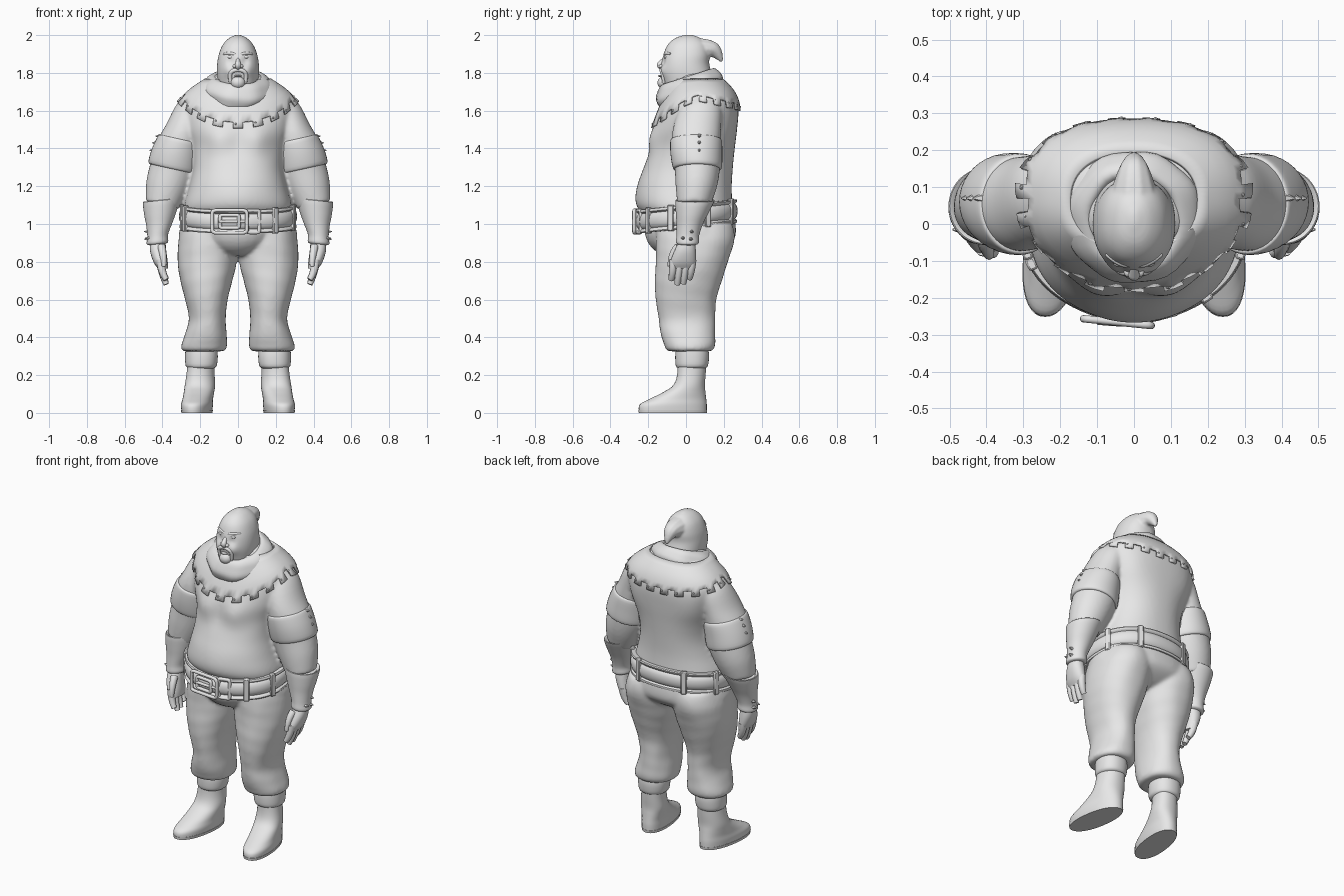
import bpy, bmesh
from math import sin, cos, pi, radians, exp, copysign
from mathutils import Vector, Matrix
from mathutils.bvhtree import BVHTree

old = bpy.data.objects.get("Cube")
if old:
    bpy.data.objects.remove(old)

grey = bpy.data.materials.new("plain grey")
grey.use_nodes = True
grey.diffuse_color = (.8, .8, .8, 1)
grey.node_tree.nodes["Principled BSDF"].inputs["Base Color"].default_value = (.8, .8, .8, 1)


def finish(name, data, mirror=False):
    obj = bpy.data.objects.new(name, data)
    bpy.context.collection.objects.link(obj)
    data.materials.append(grey)
    if mirror:
        obj.modifiers.new("Mirror", "MIRROR").use_mirror_merge = False
    return obj


def from_bmesh(name, bm, mirror=False):
    bmesh.ops.recalc_face_normals(bm, faces=bm.faces)
    mesh = bpy.data.meshes.new(name)
    bm.to_mesh(mesh)
    bm.free()
    return finish(name, mesh, mirror)


def catmull(a, b, c, d, t):
    return tuple(q + t / 2 * (r - p + t * (2 * p - 5 * q + 4 * r - s + t * (3 * (q - r) + s - p)))
                 for p, q, r, s in zip(a, b, c, d))


def oval(x0, x1, y0, y1, a, power):
    c, s = cos(a), sin(a)
    return ((x0 + x1) / 2 + (x1 - x0) / 2 * copysign(abs(c) ** (2 / power), c),
            (y0 + y1) / 2 + (y1 - y0) / 2 * copysign(abs(s) ** (2 / power), s))


def loft(name, rows, mirror=False, power=2.2, tilt_x=0, tilt_y=0, toe_out=0,
         ripple=0, bulges=(), steps=4, seg=40):
    """Skin through level rings given as (z, left, right, front, back) or (z, half, front, back)."""
    rows = [r if len(r) == 5 else (r[0], -r[1], r[1], r[2], r[3]) for r in rows]
    rings = []
    for i in range(len(rows) - 1):
        four = [rows[max(0, min(len(rows) - 1, i + k))] for k in (-1, 0, 1, 2)]
        rings += [catmull(*four, j / steps) for j in range(steps)]
    rings.append(rows[-1])
    bm = bmesh.new()
    loops = []
    for z, x0, x1, y0, y1 in rings:
        cx, cy = (x0 + x1) / 2, (y0 + y1) / 2
        loop = []
        for k in range(seg):
            a = 2 * pi * k / seg
            x, y = oval(x0, x1, y0, y1, a, power)
            wave = 1 + ripple * sin(5 * a + z * 30) * sin(3 * a - z * 45)
            dx, dy = (x - cx) * wave, (y - cy) * wave
            p = Vector((cx + dx - toe_out * dy, cy + dy, z + tilt_x * dx + tilt_y * dy))
            for centre, size, push in bulges:
                q = Vector((abs(p.x), p.y, p.z)) - Vector(centre)
                p.y += push * exp(-q.length_squared / size ** 2)
            loop.append(bm.verts.new(p))
        loops.append(loop)
    for low, high in zip(loops, loops[1:]):
        for k in range(seg):
            n = (k + 1) % seg
            bm.faces.new((low[k], low[n], high[n], high[k]))
    bm.faces.new(loops[0])
    bm.faces.new(loops[-1])
    return from_bmesh(name, bm, mirror)


def tube(name, points, radii, closed=False):
    curve = bpy.data.curves.new(name, "CURVE")
    curve.dimensions = "3D"
    curve.bevel_depth = 1
    curve.bevel_resolution = 3
    curve.use_fill_caps = True
    spline = curve.splines.new("POLY" if closed else "NURBS")
    spline.points.add(len(points) - 1)
    spline.use_cyclic_u = closed
    if not closed:
        spline.use_endpoint_u = True
        spline.order_u = 3
    for p, co, r in zip(spline.points, points, radii):
        p.co, p.radius = (*co, 1), r
    return finish(name, curve)


def ball(name, loc, size, mirror=False):
    bm = bmesh.new()
    bmesh.ops.create_uvsphere(bm, u_segments=24, v_segments=14, radius=1,
                              matrix=Matrix.LocRotScale(Vector(loc), None, Vector(size)))
    return from_bmesh(name, bm, mirror)


def fuse(name, parts, voxel, rounds):
    """Blend overlapping parts into one soft skin."""
    bpy.ops.object.select_all(action="DESELECT")
    for part in parts:
        part.select_set(True)
    bpy.context.view_layer.objects.active = parts[0]
    bpy.ops.object.convert(target="MESH")
    bpy.ops.object.join()
    whole = bpy.context.view_layer.objects.active
    whole.name = name
    remesh = whole.modifiers.new("Skin", "REMESH")
    remesh.mode, remesh.voxel_size, remesh.use_smooth_shade = "VOXEL", voxel, True
    soften = whole.modifiers.new("Soften", "SMOOTH")
    soften.factor, soften.iterations = .5, rounds


# Tunic body, with chest and belly
torso = loft("tunic_body", [(1.03, .28, -.2, .25), (1.1, .285, -.25, .245), (1.2, .258, -.25, .242),
                            (1.3, .24, -.222, .248), (1.4, .25, -.185, .258), (1.5, .28, -.172, .27),
                            (1.6, .3, -.14, .278), (1.66, .292, -.11, .267), (1.71, .245, -.08, .24),
                            (1.76, .17, -.06, .19), (1.8, .1, -.03, .13)],
             bulges=[((.1, -.17, 1.44), .075, -.025), ((0, -.25, 1.12), .12, -.014),
                     ((.2, .2, 1.52), .1, .012)], seg=64, power=2.3)

# Trousers gathered below the knee
seat = loft("seat", [(1.09, .26, -.18, .24), (1, .3, -.19, .262), (.92, .31, -.165, .255),
                     (.86, .24, -.1, .18), (.83, .12, -.03, .09)], seg=64)
underbelly = ball("underbelly", (0, -.08, .97), (.18, .14, .14))
legs = loft("trouser_leg", [(1, .005, .29, -.15, .245), (.92, .001, .314, -.16, .258), (.8, .006, .32, -.16, .222),
                            (.7, .03, .305, -.165, .19), (.6, .055, .28, -.16, .16), (.5, .065, .26, -.145, .155),
                            (.42, .06, .28, -.135, .155), (.36, .058, .3, -.115, .155),
                            (.33, .07, .295, -.1, .14), (.325, .12, .26, -.04, .1)], mirror=True, ripple=.007)
fuse("trousers", [legs, seat, underbelly], .01, 8)

# Boots with a folded cuff and a thin sole
loft("boot", [(.35, .12, .26, -.045, .11), (.22, .125, .27, -.045, .105), (.15, .122, .28, -.065, .1),
              (.11, .128, .285, -.12, .103), (.075, .135, .29, -.19, .107), (.045, .137, .297, -.244, .11),
              (.01, .14, .295, -.25, .11)], mirror=True, toe_out=.13)
loft("boot_cuff", [(.34, .112, .278, -.053, .118), (.3, .107, .28, -.057, .122), (.25, .113, .277, -.054, .116),
                   (.235, .13, .26, -.04, .1)], mirror=True)
loft("sole", [(0, .14, .295, -.25, .11), (.016, .137, .298, -.252, .112)], mirror=True, toe_out=.13, steps=1)

# Sleeves, armbands and bracers
arm = loft("sleeve", [(1.69, .16, .24, .03, .13), (1.62, .16, .32, -.03, .185), (1.5, .19, .382, -.07, .185),
                      (1.4, .2, .435, -.072, .18), (1.3, .22, .462, -.06, .18), (1.2, .262, .485, -.055, .165),
                      (1.1, .315, .49, -.045, .13)], mirror=True, tilt_x=.25, power=2)
loft("armband", [(1.45, .205, .41, -.07, .175), (1.44, .193, .424, -.083, .19), (1.37, .198, .456, -.082, .192),
                 (1.3, .21, .474, -.07, .19), (1.29, .23, .455, -.055, .175)], mirror=True, tilt_x=.22, power=2)
loft("bracer", [(1.115, .32, .485, -.04, .13), (1.125, .305, .503, -.056, .152), (1.06, .325, .497, -.054, .12),
                (1, .347, .486, -.05, .09), (.94, .37, .48, -.05, .07), (.9, .37, .483, -.052, .068),
                (.89, .39, .46, -.03, .05)], mirror=True, tilt_x=-.1, power=2)

# Hands
loft("palm", [(.92, .385, .465, -.03, .045), (.86, .38, .466, -.06, .052), (.8, .372, .448, -.082, .052),
              (.765, .37, .425, -.08, .045)], mirror=True)
for side in (1, -1):
    for n in range(4):
        y = -.064 + n * .032
        drop = (.705, .68, .685, .71)[n]
        tube("finger", [(side * .41, y, .81), (side * .408, y - .005, .75), (side * .38, y - .014, drop)],
             (.023, .022, .015))
    tube("thumb", [(side * .405, -.04, .88), (side * .395, -.08, .84), (side * .392, -.085, .775)],
         (.022, .02, .012))

# Mantle with a notched lower edge laid over the shoulders
verts, polys = [], []
for obj, signs in ((torso, (1,)), (arm, (1, -1))):
    for s in signs:
        start = len(verts)
        verts += [Vector((v.co.x * s, v.co.y, v.co.z)) for v in obj.data.vertices]
        polys += [[start + i for i in p.vertices] for p in obj.data.polygons]
tree = BVHTree.FromPolygons(verts, polys)


def on_body(a, z, lift):
    out = Vector((cos(a), sin(a) * .75, 0)).normalized()
    hit, normal, _, _ = tree.ray_cast(Vector((0, .07, z)) + out * 2, -out)
    if normal.dot(out) < 0:
        normal = -normal
    return hit + normal * lift


bm, studs = bmesh.new(), bmesh.new()
count, columns = 76, []
for i in range(count):
    a = 2 * pi * i / count
    edge = 1.648 - .143 * max(0, -sin(a)) ** 1.5 - .05 * max(0, sin(a))
    heights = [edge, edge + .032] + [edge + .032 + (1.76 - edge - .032) * t / 5 for t in range(1, 6)]
    columns.append([bm.verts.new(on_body(a, z, .005)) for z in heights])
    if i % 4 == 0:
        spot = on_body(a + pi / count, edge + .02, .009)
        bmesh.ops.create_icosphere(studs, subdivisions=1, radius=.007, matrix=Matrix.Translation(spot))
for i in range(count):
    left, right = columns[i], columns[(i + 1) % count]
    for j in range(6):
        if j or i % 4 < 2:
            bm.faces.new((left[j], right[j], right[j + 1], left[j + 1]))
mantle = from_bmesh("mantle", bm)
solid = mantle.modifiers.new("Thickness", "SOLIDIFY")
solid.thickness, solid.offset = .012, 0
from_bmesh("mantle_studs", studs)
fuse("tunic", [arm, torso], .01, 8)

# Pointed studs on armbands and bracers
bm = bmesh.new()
for x, y, z in ((.425, .07, 1.465), (.443, .07, 1.43), (.456, .07, 1.39), (.484, .03, .96), (.48, -.015, .925),
                (.484, .025, .92)):
    place = Matrix.Translation((x, y, z)) @ Matrix.Rotation(pi / 2, 4, "Y")
    bmesh.ops.create_cone(bm, cap_ends=True, segments=6, radius1=.013, radius2=.002, depth=.025, matrix=place)
from_bmesh("arm_studs", bm, True)

# Cowl, hood and its drooping point
loft("cowl", [(1.635, .13, -.1, .15), (1.67, .172, -.145, .19), (1.715, .19, -.158, .195), (1.755, .172, -.152, .178),
              (1.78, .14, -.132, .15), (1.775, .115, -.11, .13), (1.73, .1, -.09, .11)],
     tilt_y=.32, ripple=.03, power=2)
hood = loft("hood", [(1.66, .11, -.09, .15), (1.74, .108, -.118, .15), (1.8, .112, -.13, .135),
                     (1.85, .11, -.128, .123), (1.9, .101, -.118, .125), (1.95, .08, -.096, .112),
                     (1.985, .046, -.055, .075), (2.002, .008, 0, .03)],
            bulges=[((.04, -.13, 1.86), .022, .012), ((.055, -.12, 1.81), .03, -.01),
                    ((0, -.13, 1.84), .025, -.008)], seg=64)
point = tube("hood_point", [(0, .05, 1.915), (0, .12, 1.93), (0, .165, 1.91), (0, .19, 1.86)],
             (.075, .055, .035, .008))
fuse("hood", [hood, point], .006, 5)

# Face: nose, eyes, brows, moustache and chin beard
tube("nose", [(0, -.11, 1.88), (0, -.128, 1.86), (0, -.144, 1.838), (0, -.125, 1.826)], (.008, .012, .018, .014))
ball("nostril", (.015, -.13, 1.835), (.013, .014, .01), True)
ball("eye", (.04, -.106, 1.884), (.016, .01, .009), True)
ball("chin_beard", (0, -.118, 1.748), (.038, .033, .034))
ball("lower_lip", (0, -.136, 1.784), (.02, .012, .006))
for side in (1, -1):
    tube("brow", [(side * .012, -.112, 1.896), (side * .04, -.111, 1.908), (side * .075, -.081, 1.9)],
         (.007, .01, .006))
    tube("moustache", [(0, -.132, 1.815), (side * .03, -.13, 1.815), (side * .046, -.12, 1.785),
                       (side * .038, -.117, 1.745)], (.009, .012, .011, .009))

# Belt with raised rims, padded middle, loops and buckles
section = [(-.062, -.02), (-.062, .01), (-.048, .012), (-.04, .002), (-.03, .01), (0, .016), (.03, .01),
           (.04, .002), (.048, .012), (.062, .01), (.062, -.02)]
loft("belt", [(1.04 + dz, .297 + d, -.24 - d, .258 + d) for dz, d in section], tilt_y=.11, steps=2, seg=72,
     bulges=[((0, -.25, 1.015), .12, -.014)])
bm = bmesh.new()
for angle in (-155, -52, -18, 22, 62, 118, 158, 198):
    a = radians(angle)
    x, y = oval(-.304, .304, -.248, .266, a, 2.2)
    x2, y2 = oval(-.304, .304, -.248, .266, a + .02, 2.2)
    along = Vector((x2 - x, y2 - y, 0)).normalized()
    bmesh.ops.create_cube(bm, size=1, matrix=Matrix.LocRotScale(
        Vector((x, y, 1.04 + .11 * y)), along.to_track_quat("X", "Z"), Vector((.034, .026, .138))))
loops = from_bmesh("belt_loops", bm)
loops.modifiers.new("Rounding", "BEVEL").width = .005
for name, x, w, h, turn in (("buckle_frame", -.045, .092, .06, -.1), ("buckle_inner", -.045, .05, .034, -.1),
                            ("belt_keeper", .08, .032, .058, .25)):
    ring = [oval(-w, w, -h, h, 2 * pi * k / 32, 9) for k in range(32)]
    tube(name, [(x + u, -.266 + turn * u + .018 * (x > 0), 1.013 + v) for u, v in ring], [.01] * 32, True)
tube("buckle_tongue", [(-.1, -.264, 1.013), (0, -.274, 1.013), (.05, -.268, 1.013)], (.009, .009, .007))

# Smooth shading with crisp edges kept
bpy.ops.object.select_all(action="DESELECT")
for obj in bpy.context.collection.objects:
    if obj.type == "MESH" and grey.name in obj.data.materials:
        obj.select_set(True)
        bpy.context.view_layer.objects.active = obj
bpy.ops.object.shade_smooth_by_angle(angle=radians(40))
